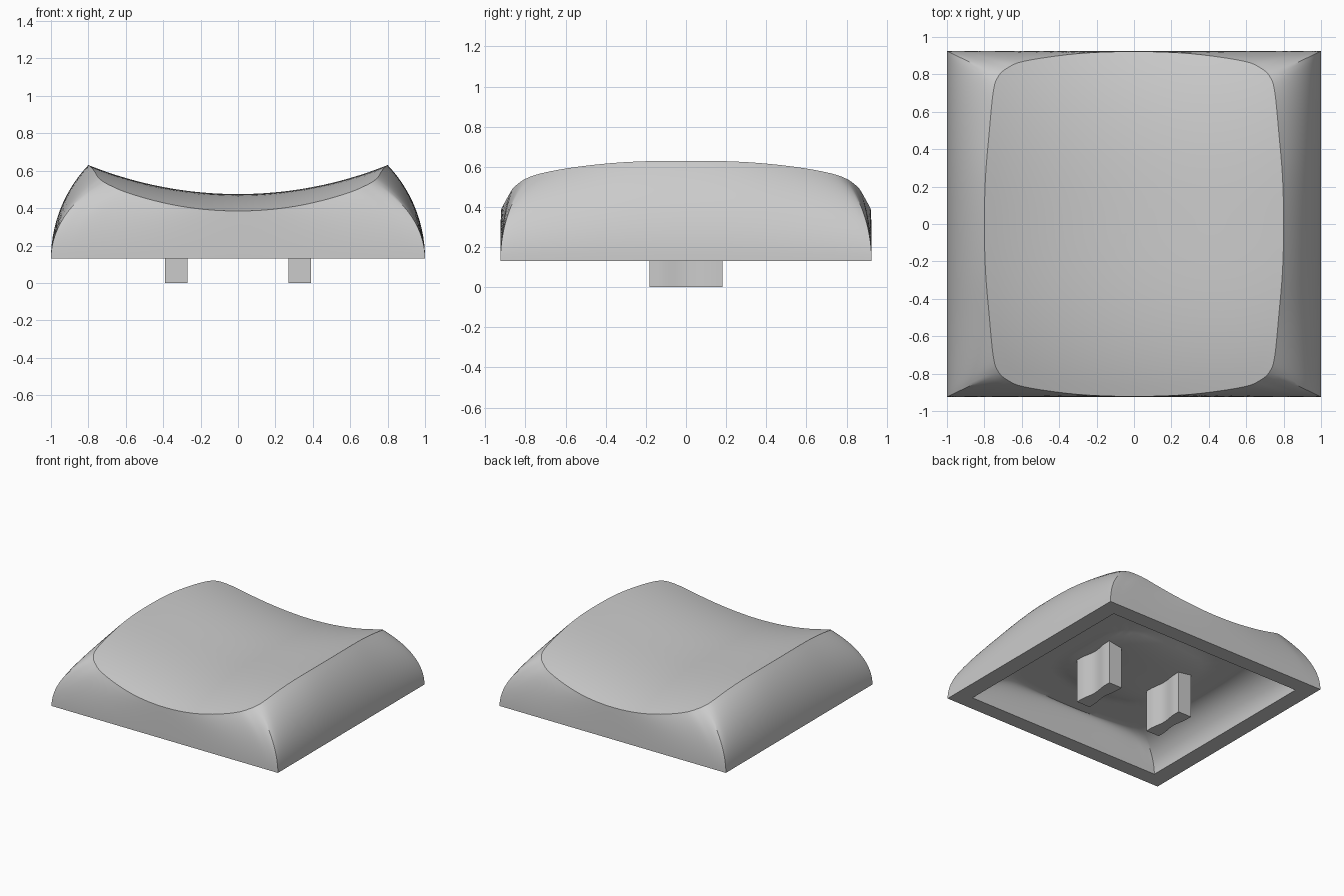
import bpy
import bmesh
import math
from mathutils import Vector

old = bpy.data.objects.get("Cube")
if old:
    bpy.data.objects.remove(old, do_unlink=True)

# Single plastic colour
grey = bpy.data.materials.new("grey_plastic")
grey.use_nodes = True
colour = (0.6, 0.6, 0.6, 1)
grey.diffuse_color = colour
grey.node_tree.nodes["Principled BSDF"].inputs["Base Color"].default_value = colour

BASE_X, BASE_Y, BASE_Z = 1.0, 0.925, 0.13
OUTER_SWEEP, INNER_SWEEP = 0.76, 1.45   # arc angles of the two walls
CORNER = 4                              # index of the corner point in the outline
STEPS = 6                               # samples between outline points


def dish(x, y):
    """Height of the top: a trough across x that falls off towards both y ends."""
    radius = 2.14
    return 0.475 + radius - math.sqrt(radius ** 2 - x * x) - 0.09 * abs(y / 0.92) ** 3


def ceiling(x, y):
    """Flat cavity roof with a shallow bulge in the middle."""
    return min(0.37, 0.315 + 0.24 * x * x + 0.055 * (y / 0.5) ** 4)


# Quarter outline of the dished top, from the side to the front, mirrored to a loop
quarter = [(0.8, 0), (0.794, 0.25), (0.775, 0.48), (0.752, 0.71), (0.725, 0.79),
           (0.675, 0.835), (0.58, 0.872), (0.3, 0.911), (0, 0.922)]
half = quarter + [(-x, y) for x, y in quarter[-2::-1]]
loop = half + [(x, -y) for x, y in half[-2:0:-1]]


def smooth_loop(points):
    """Closed spline through the points."""
    result, n = [], len(points)
    for i in range(n):
        a, b, c, d = (Vector(points[(i + k) % n]) for k in (-1, 0, 1, 2))
        for s in range(STEPS):
            t = s / STEPS
            result.append(b + (c - a) * t / 2 + (a * 2 - b * 5 + c * 4 - d) * t * t / 2
                          + (b * 3 - a - c * 3 + d) * t ** 3 / 2)
    return result


def clamp(value):
    return max(-1, min(1, value))


# Rim of the dish and the matching points on the rectangular base
rim = smooth_loop(loop)
cx, cy = quarter[CORNER]
base = [Vector((clamp(p.x / cx) * BASE_X, clamp(p.y / cy) * BASE_Y)) for p in rim]


def wall_ring(bottom, top, height, sweep, t):
    """One level of a wall that leaves the base upright and curls inwards."""
    h = (1 - math.cos(sweep * t)) / (1 - math.cos(sweep))
    v = math.sin(sweep * t) / math.sin(sweep)
    return [(*b.lerp(r, h), BASE_Z + (height(*r) - BASE_Z) * v)
            for b, r in zip(bottom, top)]


def cover_ring(outline, height, k):
    return [(p.x * k, p.y * k, height(p.x * k, p.y * k)) for p in outline]


def finish(bm, name):
    bmesh.ops.recalc_face_normals(bm, faces=bm.faces)
    mesh = bpy.data.meshes.new(name)
    bm.to_mesh(mesh)
    bm.free()
    mesh.materials.append(grey)
    obj = bpy.data.objects.new(name, mesh)
    bpy.context.collection.objects.link(obj)
    bpy.ops.object.select_all(action="DESELECT")
    obj.select_set(True)
    bpy.context.view_layer.objects.active = obj
    bpy.ops.object.shade_smooth_by_angle(angle=math.radians(30))


# Hollow cap: ceiling, inner wall, flat bottom lip, outer wall, dished top
LEVELS, COVER = 14, 16
inner_rim = [p * 0.82 for p in rim]
inner_base = [p * 0.866 for p in base]
rings = [cover_ring(inner_rim, ceiling, k / COVER) for k in range(1, COVER)]
rings += [wall_ring(inner_base, inner_rim, ceiling, INNER_SWEEP, 1 - i / LEVELS)
          for i in range(LEVELS + 1)]
rings += [wall_ring(base, rim, dish, OUTER_SWEEP, i / LEVELS) for i in range(LEVELS + 1)]
rings += [cover_ring(rim, dish, k / COVER) for k in range(COVER - 1, 0, -1)]

bm = bmesh.new()
levels = [[bm.verts.new(co) for co in ring] for ring in rings]
count = len(rim)
for low, high in zip(levels, levels[1:]):
    for i in range(count):
        j = (i + 1) % count
        bm.faces.new((low[i], low[j], high[j], high[i]))
for ring, height in ((levels[0], ceiling), (levels[-1], dish)):
    centre = bm.verts.new((0, 0, height(0, 0)))
    for i in range(count):
        bm.faces.new((ring[i], ring[(i + 1) % count], centre))
finish(bm, "cap_shell")


# Two mounting prongs with waisted sides
def prong(name, x):
    bm = bmesh.new()
    ys = [-0.183 + 0.366 * i / 24 for i in range(25)]
    width = [0.059 - 0.008 * (1 + math.cos(math.pi * min(1, abs(y) / 0.14))) for y in ys]
    outline = [(x + w, y) for w, y in zip(width, ys)]
    outline += [(x - w, y) for w, y in reversed(list(zip(width, ys)))]
    face = bm.faces.new([bm.verts.new((px, py, 0)) for px, py in outline])
    top = bmesh.ops.extrude_face_region(bm, geom=[face])
    for v in top["geom"]:
        if isinstance(v, bmesh.types.BMVert):
            v.co.z = 0.36
    finish(bm, name)


for name, x in (("left_prong", 0.33), ("right_prong", -0.33)):
    prong(name, x)
